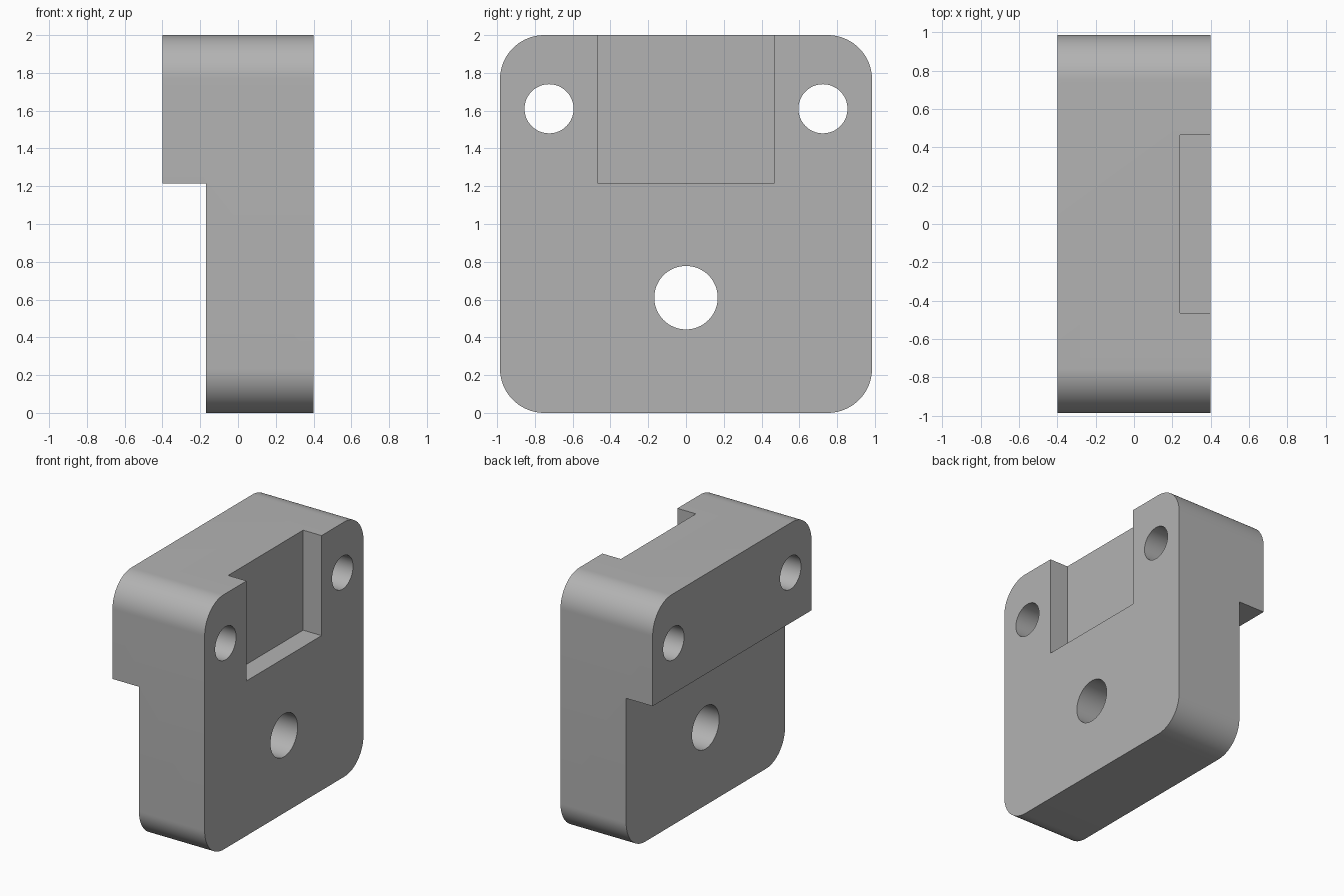
import bpy
import math
from mathutils import Matrix

cube = bpy.data.objects.get("Cube")
if cube:
    bpy.data.objects.remove(cube, do_unlink=True)

FRONT_X, BACK_X, STEP_X, POCKET_X = 0.40, -0.40, -0.17, 0.24
HALF_W, HEIGHT, RADIUS = 0.985, 2.0, 0.235
STEP_Z, POCKET_HALF = 1.215, 0.465

grey = bpy.data.materials.new("plain grey")
grey.use_nodes = True
COLOUR = (0.45, 0.45, 0.45, 1)
grey.diffuse_color = COLOUR
grey.node_tree.nodes["Principled BSDF"].inputs["Base Color"].default_value = COLOUR


def prism(name, outline, x0, x1):
    """Extrude a (y, z) outline along x."""
    n = len(outline)
    verts = [(x, y, z) for x in (x0, x1) for y, z in outline]
    faces = [tuple(reversed(range(n))), tuple(range(n, 2 * n))]
    faces += [(i, (i + 1) % n, n + (i + 1) % n, n + i) for i in range(n)]
    mesh = bpy.data.meshes.new(name)
    mesh.from_pydata(verts, [], faces)
    mesh.materials.append(grey)
    obj = bpy.data.objects.new(name, mesh)
    bpy.context.collection.objects.link(obj)
    return obj


def arc(cy, cz, r, start, sweep, steps):
    return [(cy + r * math.cos(start + sweep * i / steps),
             cz + r * math.sin(start + sweep * i / steps)) for i in range(steps + 1)]


def box(name, x0, x1, y, z0, z1):
    return prism(name, [(-y, z0), (y, z0), (y, z1), (-y, z1)], x0, x1)


def hole(name, y, z, r):
    return prism(name, arc(y, z, r, 0, math.tau, 64)[:-1], -1, 1)


# Rounded block
a, low, high = HALF_W - RADIUS, RADIUS, HEIGHT - RADIUS
outline = []
for k, (cy, cz) in enumerate([(a, high), (-a, high), (-a, low), (a, low)]):
    outline += arc(cy, cz, RADIUS, k * math.pi / 2, math.pi / 2, 20)
block = prism("mounting_block", outline, BACK_X, FRONT_X)

# Back step, open-topped pocket and through holes
cutters = [
    box("step_cutter", -1, STEP_X, 1.5, -1, STEP_Z),
    box("pocket_cutter", POCKET_X, 1, POCKET_HALF, STEP_Z, 3),
    hole("left_hole_cutter", 0.725, 1.61, 0.13),
    hole("right_hole_cutter", -0.725, 1.61, 0.13),
    hole("lower_hole_cutter", 0, 0.61, 0.168),
]
bpy.ops.object.select_all(action='DESELECT')
bpy.context.view_layer.objects.active = block
block.select_set(True)
for cutter in cutters:
    cutter.hide_render = True
    mod = block.modifiers.new(cutter.name, 'BOOLEAN')
    mod.operation, mod.solver, mod.object = 'DIFFERENCE', 'EXACT', cutter
    bpy.ops.object.modifier_apply(modifier=mod.name)
    bpy.data.objects.remove(cutter, do_unlink=True)

# Smooth corners and bores, crisp edges elsewhere
bpy.ops.object.shade_smooth_by_angle(angle=math.radians(30))
